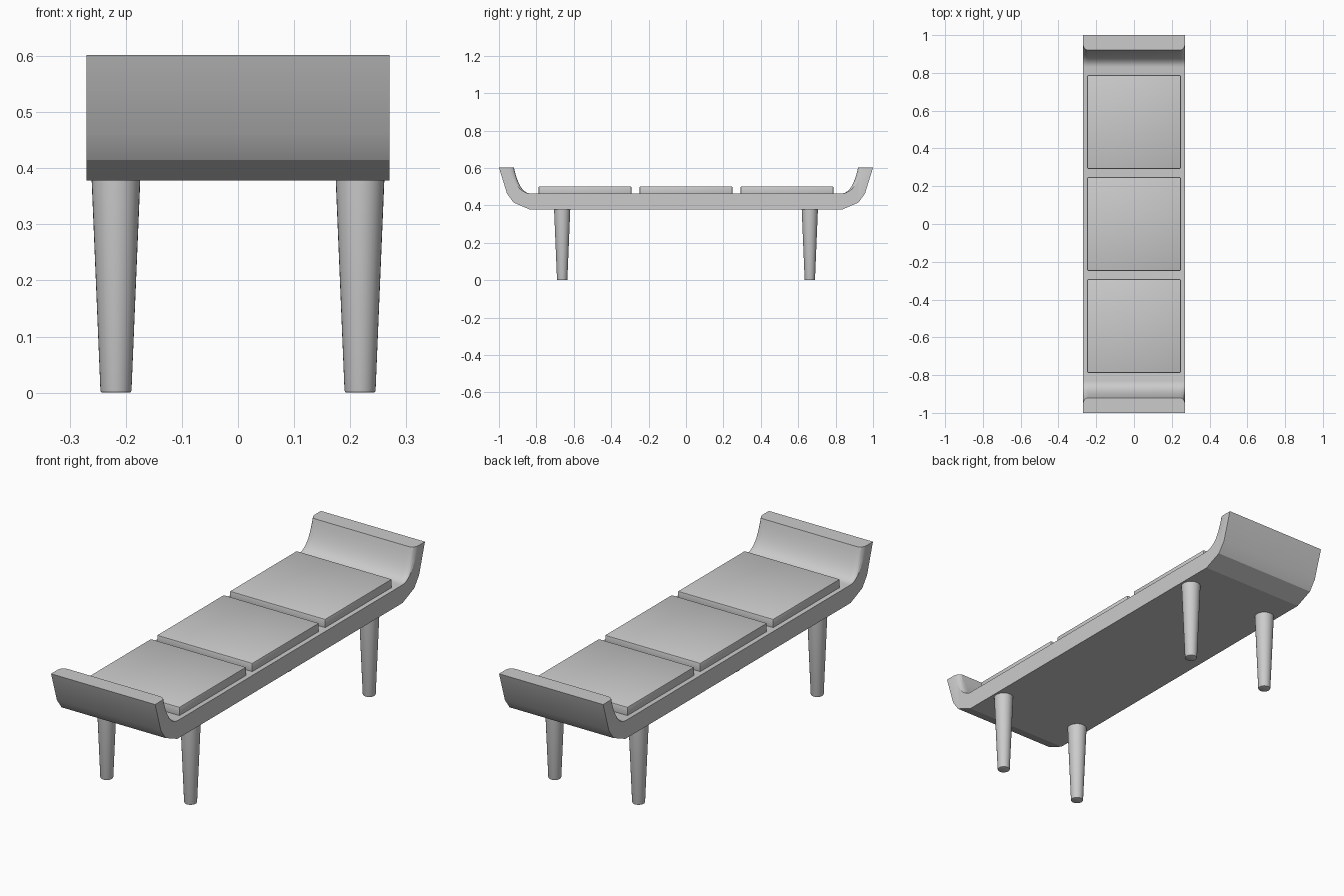
import bpy, bmesh, math

if "Cube" in bpy.data.objects:
    bpy.data.objects.remove(bpy.data.objects["Cube"])

SEAT_Z, BOTTOM_Z, TOP_Z = 0.463, 0.378, 0.602


def finish(name, bm, angle):
    bmesh.ops.recalc_face_normals(bm, faces=bm.faces)
    mesh = bpy.data.meshes.new(name)
    bm.to_mesh(mesh)
    bm.free()
    ob = bpy.data.objects.new(name, mesh)
    bpy.context.collection.objects.link(ob)
    bpy.ops.object.select_all(action='DESELECT')
    ob.select_set(True)
    bpy.context.view_layer.objects.active = ob
    bpy.ops.object.shade_smooth_by_angle(angle=math.radians(angle))
    return ob


def half_profile(ease):
    """Bench profile for +y: faceted outside, curved inside; ease rounds the inner side edge."""
    pts = [(0.835, BOTTOM_Z), (0.922, 0.415), (0.957, 0.463), (1.0, TOP_Z)]
    n = 10
    for i in range(n + 1):
        t = i / n
        a, b, c = (1 - t) ** 2, 2 * t * (1 - t), t * t
        y = a * 0.92 + b * 0.89 + c * 0.83
        z = a * TOP_Z + b * SEAT_Z + c * SEAT_Z
        pts.append((y + ease * (1 - t), z))
    return pts


# Bench body: profile lofted across the width, easing the inner edges of the ends
bm = bmesh.new()
half = [(0.27, 0.03), (0.266, 0.016), (0.26, 0.007), (0.251, 0.0015), (0.24, 0)]
stations = [(-x, e) for x, e in half] + half[::-1]
rings = []
for x, ease in stations:
    p = half_profile(ease)
    loop = p + [(-y, z) for y, z in reversed(p)]
    rings.append([bm.verts.new((x, y, z)) for y, z in loop])
for r0, r1 in zip(rings, rings[1:]):
    for i in range(len(r0)):
        j = (i + 1) % len(r0)
        bm.faces.new((r0[i], r0[j], r1[j], r1[i]))
bm.faces.new(rings[0])
bm.faces.new(rings[-1])
finish("bench_body", bm, 20)

# Three square cushions
for k, y in enumerate((-0.54, 0, 0.54)):
    bm = bmesh.new()
    bmesh.ops.create_cube(bm, size=1)
    bmesh.ops.scale(bm, vec=(0.495, 0.495, 0.05), verts=bm.verts)
    bmesh.ops.translate(bm, vec=(0, y, 0.477), verts=bm.verts)
    bmesh.ops.bevel(bm, geom=bm.edges[:], offset=0.004, segments=2, profile=0.5, affect='EDGES')
    finish(f"cushion_{k + 1}", bm, 30)

# Four round tapered legs with softened feet
SIDES = 32
leg_rings = [(0.025, 0), (0.0268, 0.001), (0.0277, 0.004), (0.0437, BOTTOM_Z + 0.01)]
for yname, sy in (("front", -1), ("back", 1)):
    for xname, sx in (("left", -1), ("right", 1)):
        bm = bmesh.new()
        rings = [[bm.verts.new((sx * 0.2175 + r * math.cos(2 * math.pi * i / SIDES),
                                sy * 0.662 + r * math.sin(2 * math.pi * i / SIDES), z))
                  for i in range(SIDES)] for r, z in leg_rings]
        for r0, r1 in zip(rings, rings[1:]):
            for i in range(SIDES):
                j = (i + 1) % SIDES
                bm.faces.new((r0[i], r0[j], r1[j], r1[i]))
        bm.faces.new(rings[0])
        bm.faces.new(rings[-1])
        finish(f"{yname}_{xname}_leg", bm, 40)
